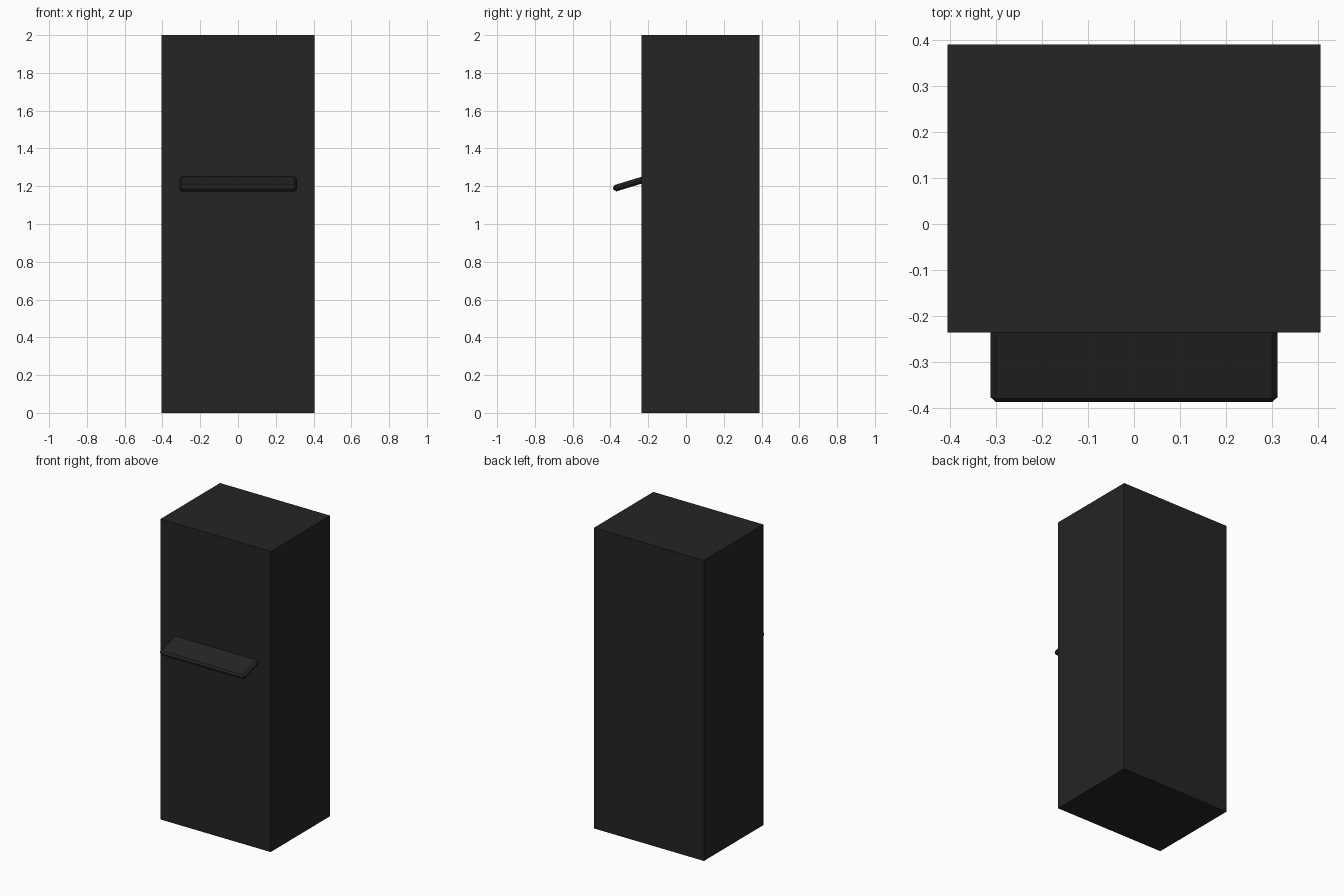
import bpy, math
from mathutils import Vector

if "Cube" in bpy.data.objects:
    bpy.data.objects.remove(bpy.data.objects["Cube"])

black = bpy.data.materials.new("matte black")
black.diffuse_color = (0.018, 0.018, 0.018, 1)
black.use_nodes = True
black.node_tree.nodes["Principled BSDF"].inputs["Base Color"].default_value = black.diffuse_color


def box(name, centre, size, tilt=0.0):
    bpy.ops.mesh.primitive_cube_add(size=1, location=centre)
    ob = bpy.context.object
    ob.name = name
    ob.scale = size
    bpy.ops.object.transform_apply(location=False, rotation=False, scale=True)
    ob.rotation_euler.x = tilt
    ob.data.materials.append(black)
    return ob


# Tall cabinet body
box("cabinet_body", (0, 0.0775, 1.0), (0.81, 0.625, 2.0))

# Sloping shelf on the front, its inner end sunk into the body
tilt = math.radians(17)
length = 0.19
tip = Vector((0, -0.385, 1.186))
centre = tip + Vector((0, math.cos(tilt), math.sin(tilt))) * length / 2
shelf = box("sloping_shelf", centre, (0.624, length, 0.035), tilt)
bevel = shelf.modifiers.new("chamfer", 'BEVEL')
bevel.width = 0.012
bevel.segments = 1
